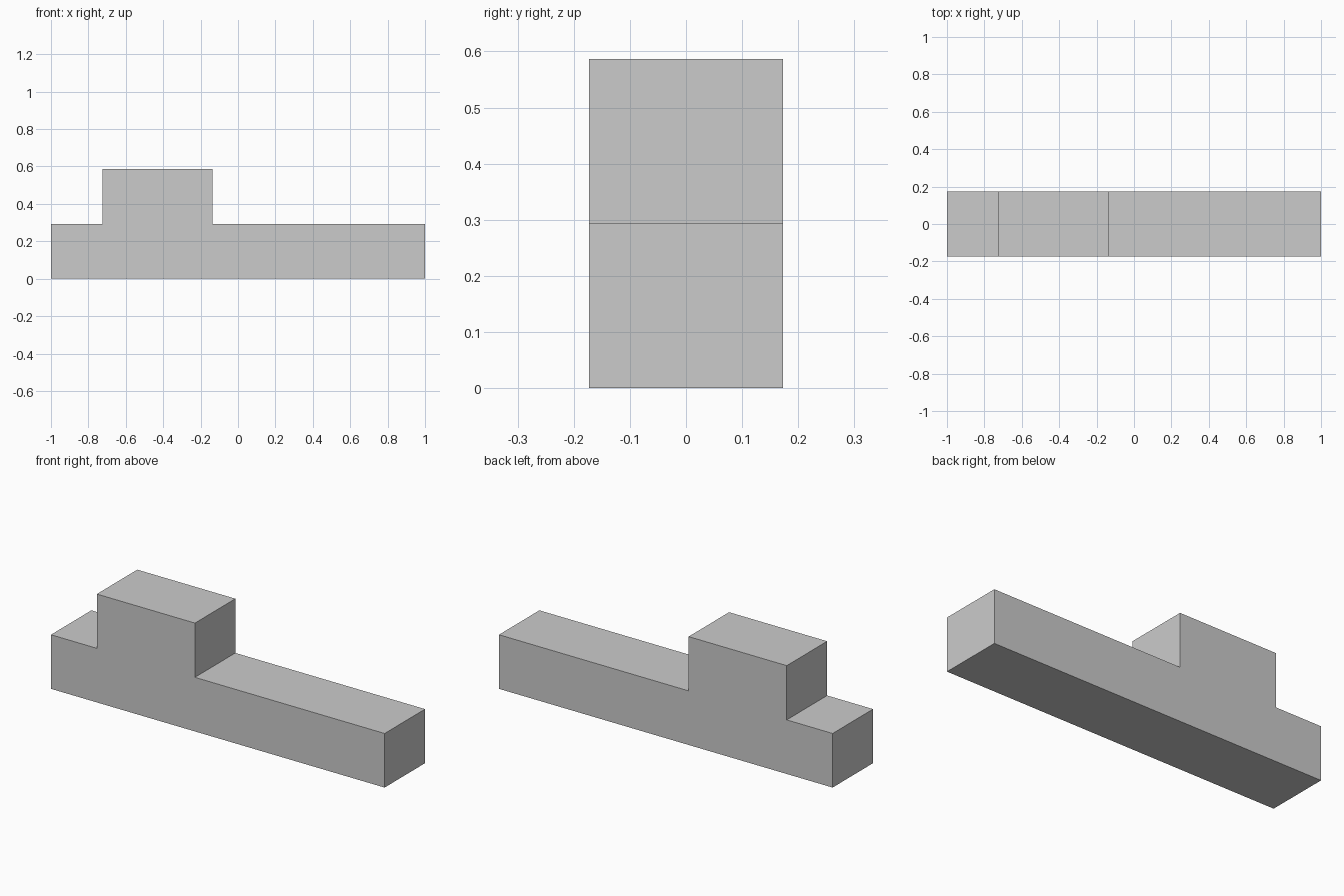
import bpy
import bmesh

if "Cube" in bpy.data.objects:
    bpy.data.objects.remove(bpy.data.objects["Cube"])

HALF_DEPTH = 0.173
BASE_Z, TOP_Z = 0.293, 0.587
STEP_LEFT, STEP_RIGHT = -0.725, -0.137

# Front silhouette (x, z): long bar with a raised block
profile = [
    (-1, 0), (1, 0), (1, BASE_Z), (STEP_RIGHT, BASE_Z), (STEP_RIGHT, TOP_Z),
    (STEP_LEFT, TOP_Z), (STEP_LEFT, BASE_Z), (-1, BASE_Z),
]

# Extrude the silhouette from front to back
bm = bmesh.new()
front = bm.faces.new([bm.verts.new((x, -HALF_DEPTH, z)) for x, z in profile])
result = bmesh.ops.extrude_face_region(bm, geom=[front], use_keep_orig=True)
back_verts = [g for g in result["geom"] if isinstance(g, bmesh.types.BMVert)]
bmesh.ops.translate(bm, verts=back_verts, vec=(0, 2 * HALF_DEPTH, 0))
bmesh.ops.recalc_face_normals(bm, faces=bm.faces)

mesh = bpy.data.meshes.new("stepped_bar")
bm.to_mesh(mesh)
bm.free()
bpy.context.collection.objects.link(bpy.data.objects.new("stepped_bar", mesh))
